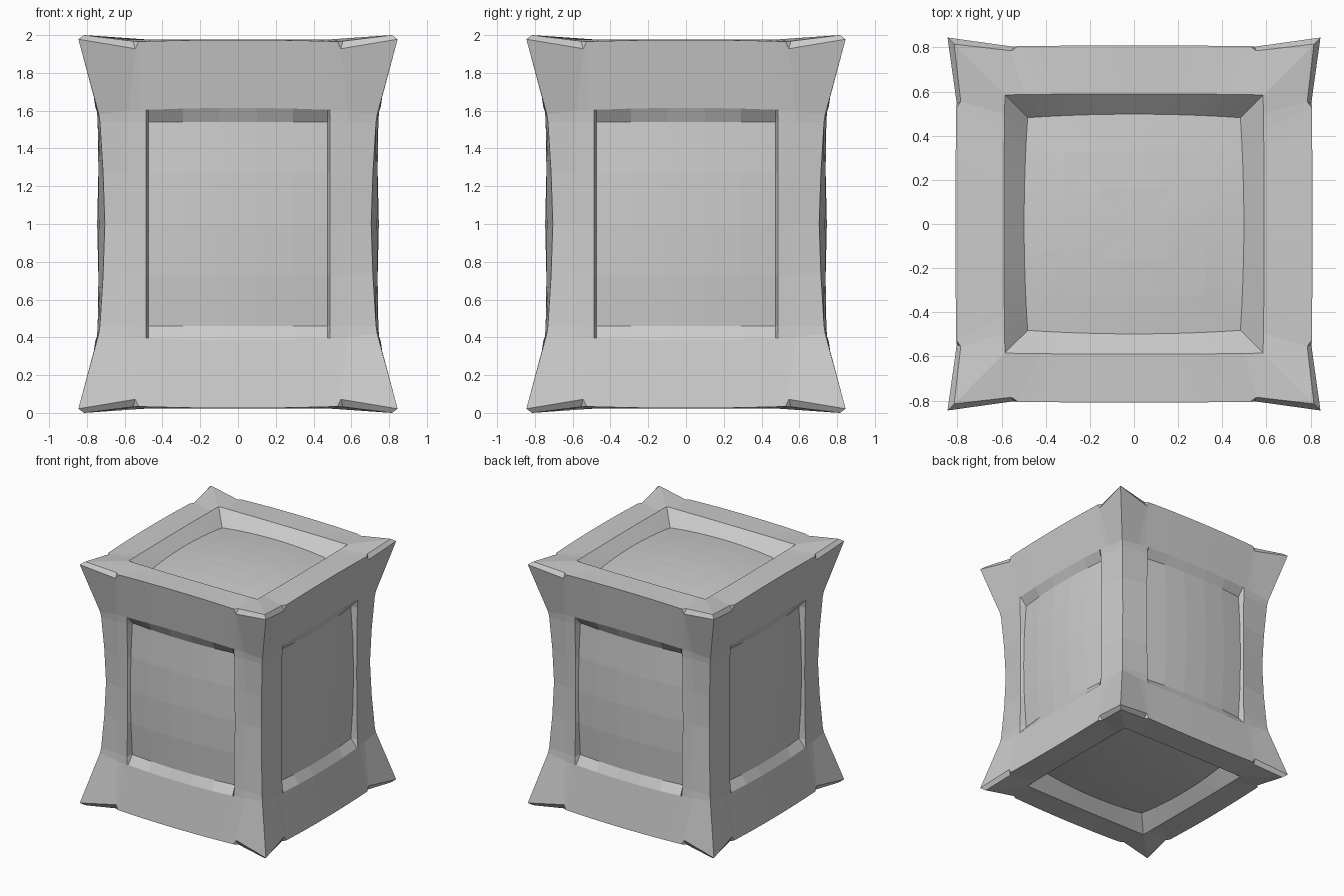
import bpy, bmesh
from mathutils import Matrix, Vector

if "Cube" in bpy.data.objects:
    bpy.data.objects.remove(bpy.data.objects["Cube"])

# Each row runs across one side: corner, two notch columns, post edge, panel columns.
PANEL_X = [0.475, 0.29, 0.10]


def panel_row(z, corner, post):
    """Row through the corner posts and the sunken, slightly domed panel."""
    pts = [(corner, corner, z)]
    for x in (0.58, 0.52, 0.487):
        f = (corner - x) / (corner - 0.487)
        pts.append((x, corner + (post - corner) * f, z))
    for x in PANEL_X:
        d = 0.747 - 0.03 * (x / 0.475) ** 2 - 0.025 * ((z - 1) / 0.54) ** 2
        pts.append((x, d, z))
    return pts


def frame_row():
    """Arched lower edge of the flared end."""
    pts = [(0.737, 0.737, 1.58)]
    for x in (0.58, 0.52, 0.487) + tuple(PANEL_X):
        bow = 1 - (x / 0.737) ** 2
        pts.append((x, 0.737 + 0.018 * bow, 1.59 + 0.025 * bow))
    return pts


def rim_row(corner, notch):
    """Rim with raised corner tip and chamfer notch."""
    pts = [corner, notch]
    for x in (0.525, 0.49) + tuple(PANEL_X):
        t = 1 - (x / 0.525) ** 2
        pts.append((x, 0.806 + 0.003 * t, 1.966 + 0.009 * t))
    return pts


def square_row(half, z_func, bow=0.0):
    """Concentric square row of the end recess."""
    pts = []
    for t in (1.0, 0.85, 0.72, 0.62, 0.5, 0.33, 0.11):
        x, y = half * t, half + bow * (1 - t * t)
        pts.append((x, y, z_func(x, y)))
    return pts


def dome(x, y):
    return 1.92 - 0.025 * (x * x + y * y) / 0.485 ** 2


# Rows from mid-height up over the rim and into the centre of the end
rows = [
    panel_row(1.0, 0.705, 0.737),
    panel_row(1.27, 0.714, 0.739),
    panel_row(1.54, 0.731, 0.743),
    frame_row(),
    rim_row((0.845, 0.845, 1.978), (0.545, 0.803, 1.928)),
    rim_row((0.815, 0.815, 2.0), (0.555, 0.785, 1.968)),
    square_row(0.585, lambda x, y: 1.978, 0.005),
    square_row(0.482, dome, 0.016),
    square_row(0.32, dome, 0.008),
    square_row(0.16, dome, 0.003),
    square_row(0.0, dome),
]
rows = [r + [(-x, y, z) for x, y, z in reversed(r)] for r in rows]

# Repeat the wedge around four sides and mirror it to the bottom end
bm = bmesh.new()
for turn in range(4):
    rot = Matrix.Rotation(turn * 1.5707963268, 3, 'Z')
    for flip in (False, True):
        grid = [[bm.verts.new(rot @ Vector((x, -y, 2 - z if flip else z)))
                 for x, y, z in r] for r in rows]
        for a, b in zip(grid, grid[1:]):
            for i in range(len(a) - 1):
                bm.faces.new((a[i], a[i + 1], b[i + 1], b[i]))
bmesh.ops.remove_doubles(bm, verts=bm.verts, dist=0.0005)
bmesh.ops.recalc_face_normals(bm, faces=bm.faces)

mesh = bpy.data.meshes.new("crate_body")
bm.to_mesh(mesh)
bm.free()
crate = bpy.data.objects.new("crate_body", mesh)
bpy.context.collection.objects.link(crate)
